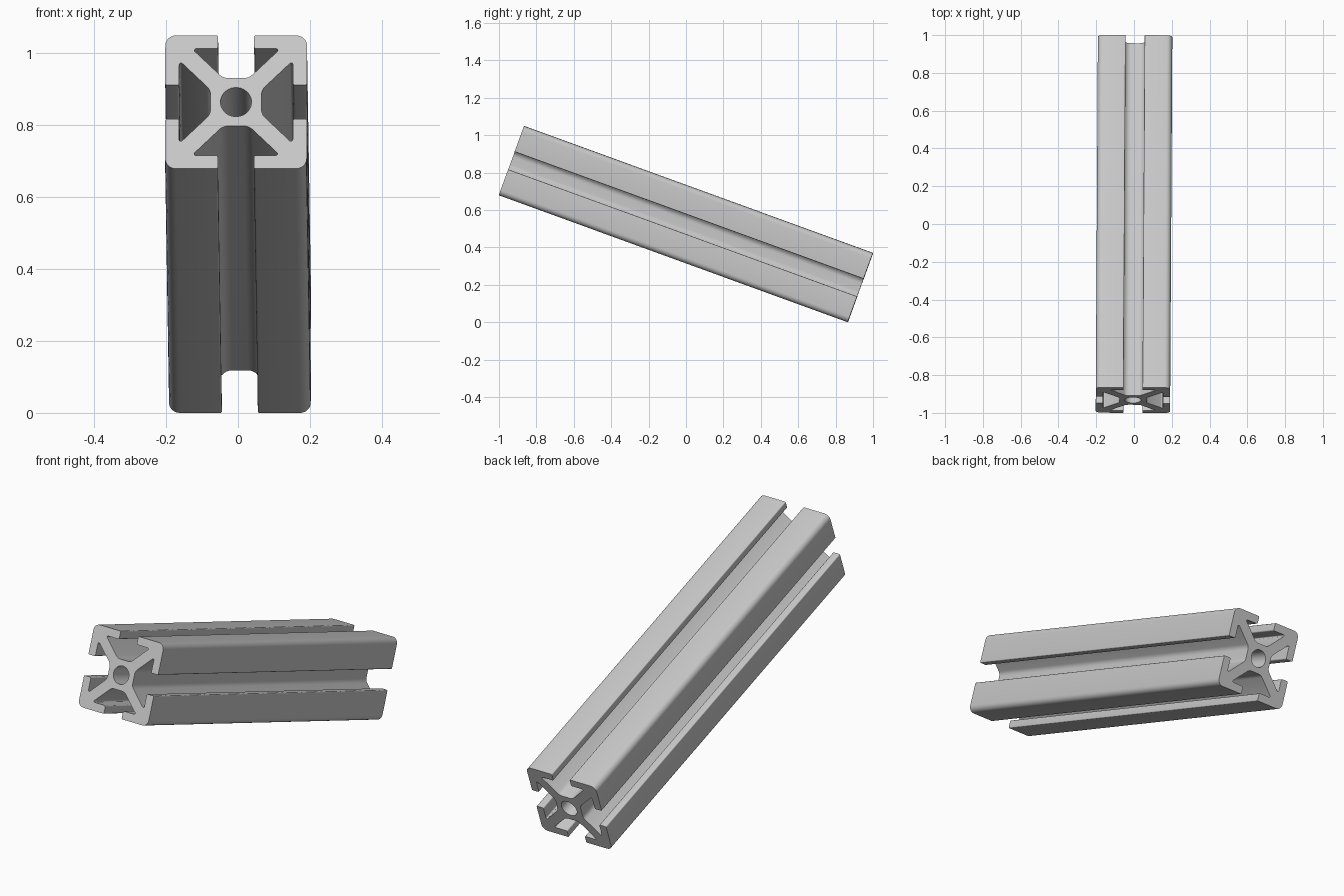
import bpy, bmesh
from math import radians, tan, cos, sin, pi
from mathutils import Vector, Matrix

cube = bpy.data.objects.get("Cube")
if cube:
    bpy.data.objects.remove(cube)

LENGTH, HALF, BORE = 1.985, 0.197, 0.043
SLOT, LIP, CORE, WEB = 0.05, 0.158, 0.071, 0.035


def fillet(prev, point, nxt, radius, steps):
    """Round one profile corner with an arc."""
    a, b = (prev - point).normalized(), (nxt - point).normalized()
    inside = a.angle(b)
    reach = radius / tan(inside / 2)
    centre = point + (a + b).normalized() * radius / sin(inside / 2)
    start, end = point + a * reach - centre, point + b * reach - centre
    sweep = pi - inside
    return [centre + (start * sin(sweep * (1 - i / steps)) + end * sin(sweep * i / steps)) / sin(sweep)
            for i in range(steps + 1)]


# Half of one slot, from the core out to the lip: x, z, corner radius
half_slot = [
    (CORE - WEB, CORE, 0.035),
    (LIP - WEB, LIP, 0.005),
    (SLOT, LIP, 0.006),
    (SLOT, HALF, 0.005),
]
side = [(-x, z, r) for x, z, r in reversed(half_slot)] + half_slot
side.append((HALF, HALF, 0.03))

# Repeat the slot on all four sides
corners = []
for turn in range(4):
    spin = Matrix.Rotation(-turn * pi / 2, 2)
    corners += [(spin @ Vector((x, z)), r) for x, z, r in side]

outline = []
for i, (p, r) in enumerate(corners):
    outline += fillet(corners[i - 1][0], p, corners[(i + 1) % len(corners)][0], r, 6)
bore = [Vector((BORE * cos(i * pi / 20), BORE * sin(i * pi / 20))) for i in range(40)]

# Fill the section around the bore and extrude it along the rail
bm = bmesh.new()
edges = []
for loop in (outline, bore):
    verts = [bm.verts.new((p.x, -LENGTH / 2, p.y)) for p in loop]
    edges += [bm.edges.new((verts[i - 1], verts[i])) for i in range(len(verts))]
bmesh.ops.triangle_fill(bm, edges=edges, use_beauty=True)
extruded = bmesh.ops.extrude_face_region(bm, geom=bm.faces[:], use_keep_orig=True)
moved = [g for g in extruded["geom"] if isinstance(g, bmesh.types.BMVert)]
bmesh.ops.translate(bm, verts=moved, vec=(0, LENGTH, 0))
bmesh.ops.recalc_face_normals(bm, faces=bm.faces[:])
mesh = bpy.data.meshes.new("slotted_rail")
bm.to_mesh(mesh)
bm.free()

# Aluminium colour
metal = bpy.data.materials.new("light_grey_metal")
metal.use_nodes = True
colour = (0.58, 0.58, 0.58, 1)
metal.diffuse_color = colour
metal.node_tree.nodes["Principled BSDF"].inputs["Base Color"].default_value = colour
mesh.materials.append(metal)

# Tilt the rail down towards the back
rail = bpy.data.objects.new("slotted_rail", mesh)
bpy.context.collection.objects.link(rail)
rail.rotation_euler = (radians(-20), 0, radians(-0.34))
rail.location = (0, 0, 0.5245)
bpy.ops.object.select_all(action="DESELECT")
rail.select_set(True)
bpy.context.view_layer.objects.active = rail
bpy.ops.object.shade_smooth_by_angle(angle=radians(30))
